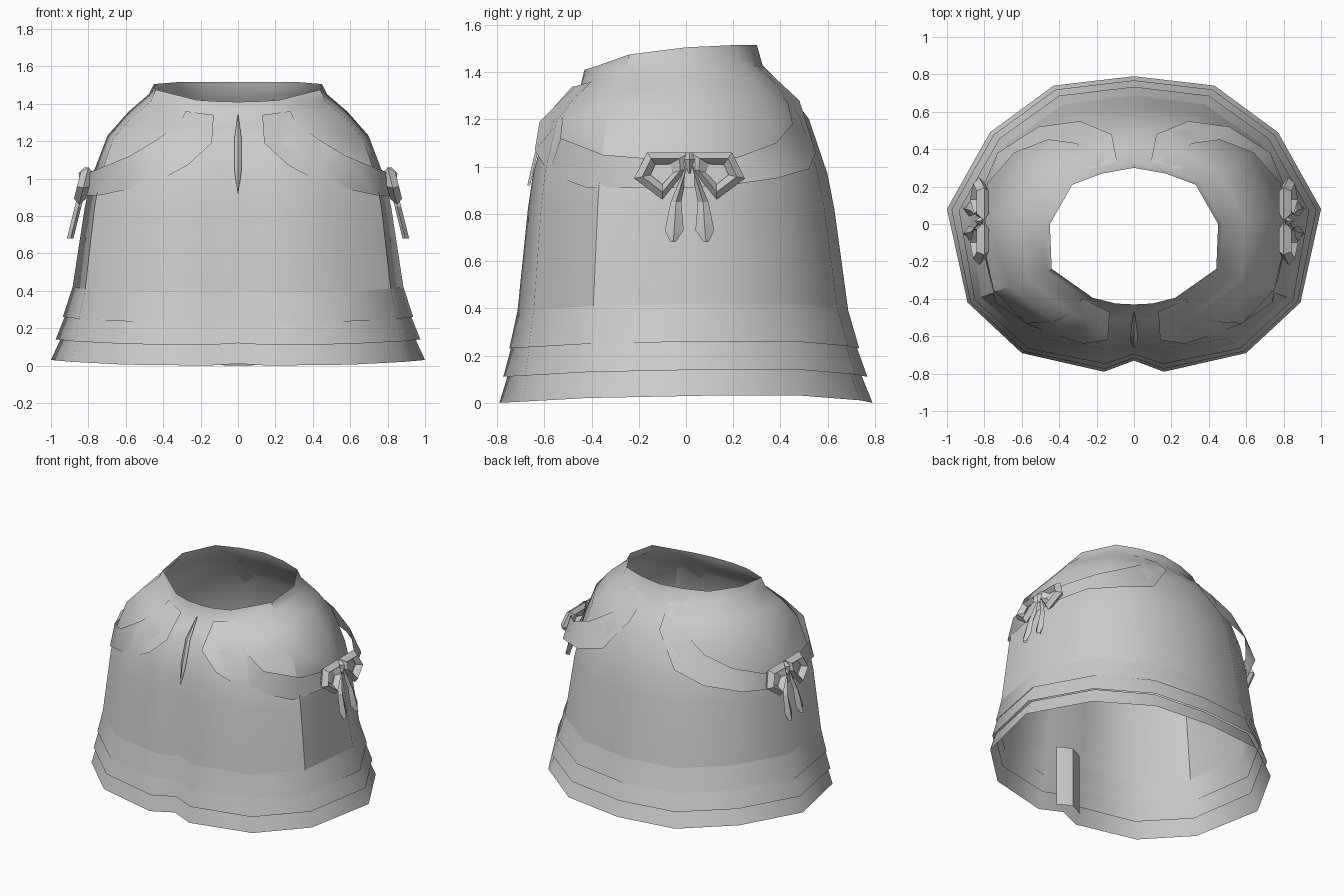
import bpy, bmesh, math
from mathutils import Vector

cube = bpy.data.objects.get("Cube")
if cube:
    bpy.data.objects.remove(cube)

cloth = bpy.data.materials.new("grey_cloth")
cloth.use_nodes = True
grey = (0.6, 0.6, 0.6, 1)
cloth.diffuse_color = grey
cloth.node_tree.nodes["Principled BSDF"].inputs["Base Color"].default_value = grey


def loft(name, rows, angle=40, closed=False):
    """Skin quads between rows of points on the +x half, then mirror across x."""
    bm = bmesh.new()
    grid = [[bm.verts.new(p) for p in row] for row in rows]
    if closed:
        grid.append(grid[0])
    for r0, r1 in zip(grid, grid[1:]):
        n = len(r0)
        for j in range(n if closed else n - 1):
            k = (j + 1) % n
            bm.faces.new((r0[j], r1[j], r1[k], r0[k]))
    copy = bmesh.ops.duplicate(bm, geom=bm.verts[:] + bm.edges[:] + bm.faces[:])["geom"]
    for v in copy:
        if isinstance(v, bmesh.types.BMVert):
            v.co.x *= -1
    bmesh.ops.reverse_faces(bm, faces=[f for f in copy if isinstance(f, bmesh.types.BMFace)])
    bmesh.ops.remove_doubles(bm, verts=bm.verts[:], dist=0.0005)
    if closed:
        bmesh.ops.recalc_face_normals(bm, faces=bm.faces[:])
    mesh = bpy.data.meshes.new(name)
    bm.to_mesh(mesh)
    bm.free()
    mesh.materials.append(cloth)
    obj = bpy.data.objects.new(name, mesh)
    bpy.context.collection.objects.link(obj)
    bpy.ops.object.select_all(action='DESELECT')
    obj.select_set(True)
    bpy.context.view_layer.objects.active = obj
    bpy.ops.object.shade_smooth_by_angle(angle=math.radians(angle))
    return obj


# Half outlines of the waist and hem, front centre to back centre
waist = [(0, -.43, 1.41), (.1, -.425, 1.412), (.22, -.395, 1.42), (.44, -.24, 1.475),
         (.45, 0, 1.505), (.33, .21, 1.515), (.17, .27, 1.515), (0, .3, 1.515)]
hem = [(0, -.73, .01), (.16, -.79, 0), (.6, -.69, .005), (.89, -.42, .02),
       (1, .08, .03), (.77, .49, .03), (.43, .74, .01), (0, .79, 0)]


def ring(flare, z, tilt=0.0):
    """Outline between waist (flare 0) and hem (flare 1) at height z."""
    points = []
    for w, h in zip(waist, hem):
        p = Vector(w).lerp(Vector(h), flare)
        bulge = 1 + .16 * max(0, flare * (1 - flare)) if h[1] < 0 and h[0] > .5 else 1
        points.append((p.x * bulge, p.y * bulge, z + tilt * (w[2] - 1.505) + h[2]))
    return points


# Main skirt body
body = [waist, ring(.05, 1.42, .85), ring(.25, 1.325, .6), ring(.45, 1.2, .15),
        ring(.61, .97), ring(.67, .82), ring(.79, .39)]
loft("skirt_body", body)

# Three overlapping hem tiers
for name, top, bottom in (("upper_tier", (.79, .39), (.885, .23)),
                          ("middle_tier", (.86, .24), (.955, .11)),
                          ("lower_tier", (.9, .12), (1, 0))):
    loft(name, [ring(*top), ring(*bottom)])

# Folded pleat behind the front centre
loft("inner_pleat", [[(0, -.63, z), (.05, -.65, z), (.1, -.68, z)] for z in (.45, .01)])

# Slim dart on the front
loft("front_dart", [[(0, y - .012, z), (w, y, z)] for w, y, z in
                    ((.002, -.47, 1.34), (.018, -.575, 1.22),
                     (.02, -.63, 1.05), (.002, -.66, .92))])

# Draped sash on each side, running front waist, side, back waist
sash_top = [(.28, -.4, 1.36), (.31, -.46, 1.3), (.43, -.52, 1.21), (.58, -.53, 1.12), (.75, -.35, 1.05),
            (.83, .015, 1.02), (.78, .22, 1.04), (.64, .38, 1.1), (.46, .45, 1.18),
            (.31, .43, 1.27), (.23, .36, 1.36), (.25, .29, 1.43)]
sash_low = [(.13, -.47, 1.34), (.14, -.62, 1.19), (.27, -.64, 1.07), (.46, -.58, .97), (.74, -.42, .91),
            (.84, 0, .91), (.82, .17, .92), (.73, .38, .95), (.51, .52, .99),
            (.29, .55, 1.06), (.12, .48, 1.28), (.09, .33, 1.42)]
loft("side_sash", list(zip(sash_top, sash_low)))


# Bows at the hips, leaning outward toward the bottom
def lean(y, z, out=0):
    return (.80 + (1.06 - z) * .25 + out, .015 + y, z)


loop_outer = [(0, 1.06), (.18, 1.06), (.235, .95), (.115, .86), (.01, .99)]
loop_inner = [(.085, 1.01), (.145, 1.01), (.165, .965), (.115, .925), (.07, .975)]
tail = [(0, .005, 1.03), (.035, .08, .85), (.025, .105, .73), (.06, .08, .68)]
for side, name in ((1, "back"), (-1, "front")):
    rows = []
    for (oy, oz), (iy, iz) in zip(loop_outer, loop_inner):
        my, mz = (oy + iy) / 2, (oz + iz) / 2
        rows.append([lean(side * oy, oz), lean(side * my, mz, .035),
                     lean(side * iy, iz), lean(side * my, mz, -.03)])
    loft("bow_loop_" + name, rows, 25, closed=True)
    loft("bow_tail_" + name, [[lean(side * a, z), lean(side * (a + b) / 2, z, .02),
                               lean(side * b, z), lean(side * (a + b) / 2, z, -.015)]
                              for a, b, z in tail], 25)

# Knot joining the bow loops
loft("bow_knot", [[lean(-w, z), lean(0, z, d), lean(w, z)]
                  for w, z, d in ((.02, 1.06, .02), (.035, 1.03, .045), (.01, .97, .02))], 25)
